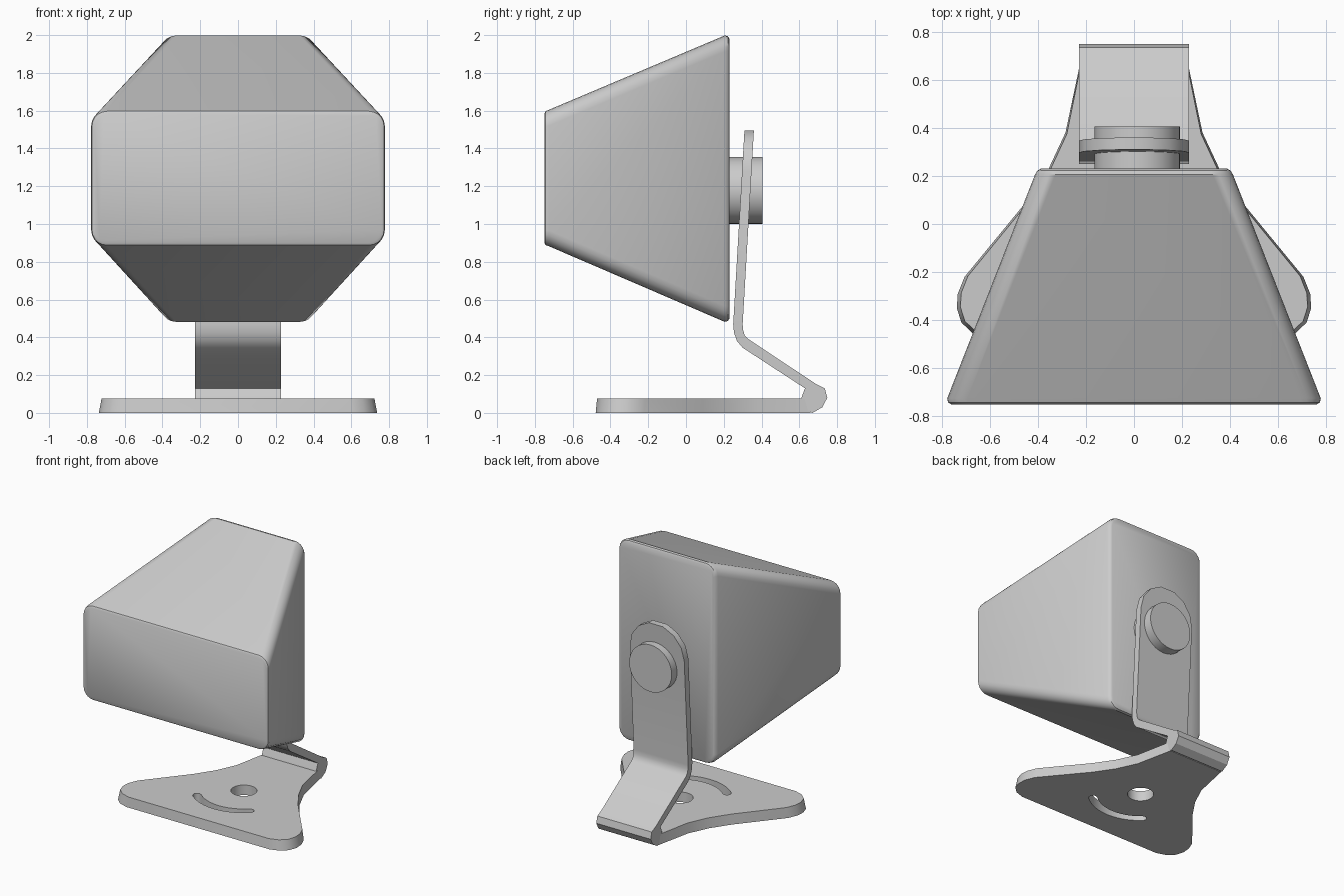
import bpy, bmesh
from math import sin, cos, pi, radians

if "Cube" in bpy.data.objects:
    bpy.data.objects.remove(bpy.data.objects["Cube"])


def make(name, bm):
    bmesh.ops.recalc_face_normals(bm, faces=bm.faces)
    me = bpy.data.meshes.new(name)
    bm.to_mesh(me)
    bm.free()
    ob = bpy.data.objects.new(name, me)
    bpy.context.collection.objects.link(ob)
    return ob


def loft(name, rings):
    bm = bmesh.new()
    vs = [[bm.verts.new(p) for p in r] for r in rings]
    n = len(rings[0])
    for a, b in zip(vs, vs[1:]):
        for i in range(n):
            j = (i + 1) % n
            bm.faces.new((a[i], a[j], b[j], b[i]))
    bm.faces.new(vs[0])
    bm.faces.new(vs[-1])
    return make(name, bm)


def smooth(ob, angle=32):
    bpy.ops.object.select_all(action='DESELECT')
    bpy.context.view_layer.objects.active = ob
    ob.select_set(True)
    bpy.ops.object.shade_smooth_by_angle(angle=radians(angle))


def rounded_ring(y, hx, z0, z1, r, n=5):
    zc, hz = (z0 + z1) / 2, (z1 - z0) / 2
    pts = []
    for q, (sx, sz) in enumerate(((1, 1), (-1, 1), (-1, -1), (1, -1))):
        for k in range(n + 1):
            a = (q + k / n) * pi / 2
            pts.append((sx * (hx - r) + r * cos(a), y, zc + sz * (hz - r) + r * sin(a)))
    return pts


# Tapered housing with softened rims
smooth(loft("housing", [
    rounded_ring(-0.75, 0.760, 0.900, 1.585, 0.07),
    rounded_ring(-0.743, 0.773, 0.888, 1.597, 0.08),
    rounded_ring(-0.725, 0.777, 0.882, 1.605, 0.085),
    rounded_ring(0.205, 0.412, 0.482, 1.998, 0.085),
    rounded_ring(0.222, 0.402, 0.486, 1.994, 0.08),
    rounded_ring(0.23, 0.388, 0.500, 1.980, 0.07)]))


# Pivot knob
def disc(cx, cy, r, n):
    return [(cx + r * cos(2 * pi * i / n), cy + r * sin(2 * pi * i / n)) for i in range(n)]


smooth(loft("pivot_knob", [[(x, y, z) for x, z in disc(0.014, 1.178, 0.178, 32)]
                           for y in (0.22, 0.405)]))

# Bent bracket: stations of (inner y, z, outer y, z, half width)
W = 0.228
stations = []
for deg in (75, 50, 25, 0):
    z = 1.275 + W * sin(radians(deg))
    y = 0.25 + (z - 0.47) * 0.058
    stations.append((y, z, y + 0.05, z, W * cos(radians(deg))))
stations += [(a, b, c, d, W) for a, b, c, d in (
    (0.25, 0.47, 0.30, 0.47), (0.254, 0.425, 0.302, 0.44), (0.27, 0.38, 0.31, 0.412),
    (0.30, 0.345, 0.328, 0.392), (0.63, 0.13, 0.685, 0.155), (0.622, 0.11, 0.735, 0.13),
    (0.615, 0.09, 0.748, 0.08), (0.607, 0.07, 0.722, 0.03), (0.60, 0.03, 0.67, 0.0))]
smooth(loft("bracket", [[(-w, a, b), (w, a, b), (w, c, d), (-w, c, d)]
                        for a, b, c, d, w in stations]))

# Flared foot plate with drafted edge
half = [(0.226, 0.66), (0.285, 0.38), (0.355, 0.23), (0.45, 0.09), (0.705, -0.22),
        (0.733, -0.29), (0.737, -0.35), (0.718, -0.41), (0.67, -0.455), (0.60, -0.478)]
outline = half + [(-x, y) for x, y in reversed(half)]
foot = loft("foot_plate", [
    [(x, y, 0.0) for x, y in outline],
    [(x * 0.98, y * 0.985 if y < 0.5 else y, 0.076) for x, y in outline]])

# Centre hole and curved adjustment slot
HY, R, H, SPAN = 0.07, 0.33, 0.03, radians(42)
slot = []
for k in range(13):
    a = -pi / 2 - SPAN + 2 * SPAN * k / 12
    slot.append(((R + H) * cos(a), HY + (R + H) * sin(a)))
for end, start in ((1, 0), (-1, pi)):
    a = -pi / 2 + end * SPAN
    ex, ey = R * cos(a), HY + R * sin(a)
    for k in range(1, 6):
        b = a + start + k * pi / 6
        slot.append((ex + H * cos(b), ey + H * sin(b)))
    if end == 1:
        for k in range(13):
            c = -pi / 2 + SPAN - 2 * SPAN * k / 12
            slot.append(((R - H) * cos(c), HY + (R - H) * sin(c)))
for name, pts in (("hole_cutter", disc(0, HY, 0.09, 24)), ("slot_cutter", slot)):
    cutter = loft(name, [[(x, y, z) for x, y in pts] for z in (-0.1, 0.2)])
    cutter.hide_render = True
    mod = foot.modifiers.new(name, 'BOOLEAN')
    mod.operation = 'DIFFERENCE'
    mod.solver = 'EXACT'
    mod.object = cutter
    bpy.context.view_layer.objects.active = foot
    bpy.ops.object.modifier_apply(modifier=mod.name)
    bpy.data.objects.remove(cutter)
smooth(foot)
